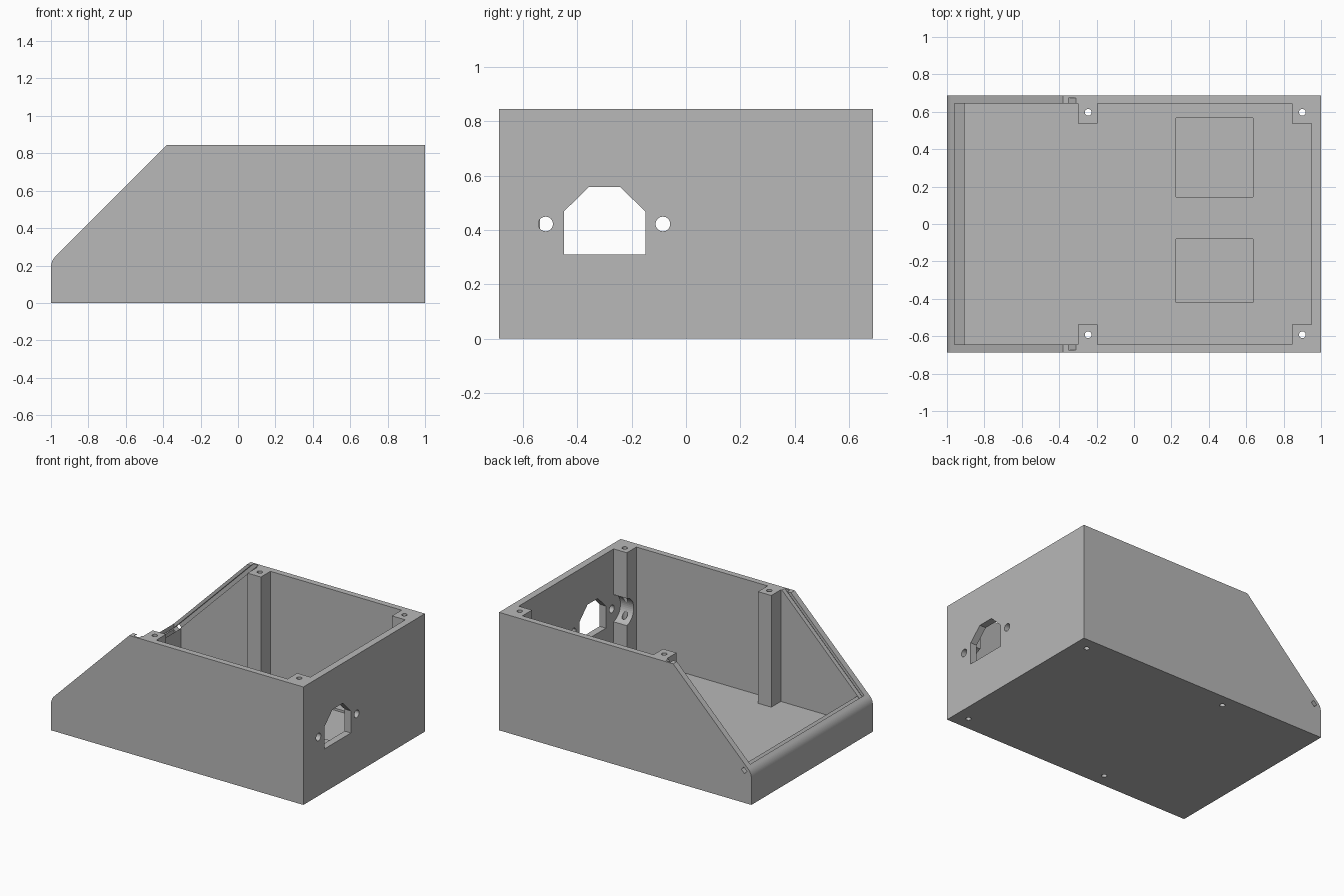
import bpy, bmesh, math

cube = bpy.data.objects.get("Cube")
if cube:
    bpy.data.objects.remove(cube, do_unlink=True)

grey = bpy.data.materials.new("plain grey")
grey.use_nodes = True
COLOUR = (0.48, 0.48, 0.48, 1)
grey.diffuse_color = COLOUR
grey.node_tree.nodes["Principled BSDF"].inputs["Base Color"].default_value = COLOUR


def prism(name, points, start, end, axis):
    """Extrude a flat outline along x, y or z."""
    place = {"x": lambda p, t: (t, p[0], p[1]),
             "y": lambda p, t: (p[0], t, p[1]),
             "z": lambda p, t: (p[0], p[1], t)}[axis]
    bm = bmesh.new()
    low = [bm.verts.new(place(p, start)) for p in points]
    high = [bm.verts.new(place(p, end)) for p in points]
    bm.faces.new(low)
    bm.faces.new(high)
    n = len(points)
    for i in range(n):
        j = (i + 1) % n
        bm.faces.new((low[i], low[j], high[j], high[i]))
    bmesh.ops.recalc_face_normals(bm, faces=bm.faces)
    mesh = bpy.data.meshes.new(name)
    bm.to_mesh(mesh)
    bm.free()
    mesh.materials.append(grey)
    obj = bpy.data.objects.new(name, mesh)
    bpy.context.collection.objects.link(obj)
    return obj


def arc(u, v, radius, first=0, last=360, steps=32):
    return [(u + radius * math.cos(math.radians(first + (last - first) * i / steps)),
             v + radius * math.sin(math.radians(first + (last - first) * i / steps)))
            for i in range(steps + (last - first != 360))]


def circle(u, v, radius, steps=32):
    return arc(u, v, radius, steps=steps)


def rect(u0, v0, u1, v1):
    return [(u0, v0), (u1, v0), (u1, v1), (u0, v1)]


def cut(body, cutter):
    """Subtract the cutter from the body, then drop it."""
    cutter.hide_render = True
    mod = body.modifiers.new("cut", "BOOLEAN")
    mod.operation = "DIFFERENCE"
    mod.solver = "EXACT"
    mod.object = cutter
    bpy.context.view_layer.objects.active = body
    bpy.ops.object.modifier_apply(modifier=mod.name)
    bpy.data.objects.remove(cutter, do_unlink=True)


# Outer body: sloped side profile with a rounded nose
DEPTH, HEIGHT, FLOOR = 0.688, 0.845, 0.045
WALL_Y, POST_Y = 0.645, 0.537
nose = arc(-0.9155, 0.19, 0.0845, 135, 180, 10)
body = prism("enclosure_body",
             [(1, 0), (1, HEIGHT), (-0.38, HEIGHT)] + nose + [(-1, 0)],
             -DEPTH, DEPTH, "y")

# Main cavity, with the four screw posts left standing
half = [(0.95, POST_Y), (0.845, POST_Y), (0.845, WALL_Y), (-0.195, WALL_Y),
        (-0.195, POST_Y), (-0.3, POST_Y), (-0.3, WALL_Y), (-0.905, WALL_Y)]
outline = half + [(x, -y) for x, y in reversed(half)]
cut(body, prism("cavity", outline, FLOOR, 1, "z"))

# Nose lip and sloped ledge behind it
cut(body, prism("lip", [(-0.96, 0.19), (-0.905, 0.245), (-0.85, 0.245),
                        (-0.85, 1), (-0.96, 1)], -WALL_Y, WALL_Y, "y"))

# Sliding panel groove in both side walls
cut(body, prism("panel_groove", [(-0.965, 0.23), (-0.945, 0.21),
                                 (-0.255, 0.9), (-0.295, 0.9)], -0.675, 0.675, "y"))

# Small pin hole at the lower end of the groove
cut(body, prism("pin_hole", [(-0.965, 0.23), (-0.945, 0.21),
                             (-0.92, 0.235), (-0.94, 0.255)], 0.66, 0.75, "y"))

# Two shallow floor recesses
for y0, y1 in ((0.145, 0.568), (-0.42, -0.08)):
    cut(body, prism("floor_recess", rect(0.225, y0, 0.635, y1), FLOOR - 0.015, 0.1, "z"))

# Screw holes running down through the posts
for x in (-0.245, 0.9):
    for y in (-0.592, 0.597):
        cut(body, prism("post_hole", circle(x, y, 0.018), -0.1, 1, "z"))

# Power socket opening, its two screw holes and the post clearance
socket = [(-0.45, 0.31), (-0.15, 0.31), (-0.15, 0.468),
          (-0.242, 0.558), (-0.358, 0.558), (-0.45, 0.468)]
cut(body, prism("socket_opening", socket, 0.9, 1.1, "x"))
cut(body, prism("post_clearance", circle(-0.515, 0.42, 0.1, 48), 0.8, 0.95, "x"))
for y in (-0.517, -0.085):
    cut(body, prism("socket_screw_hole", circle(y, 0.422, 0.027), 0.9, 1.1, "x"))
